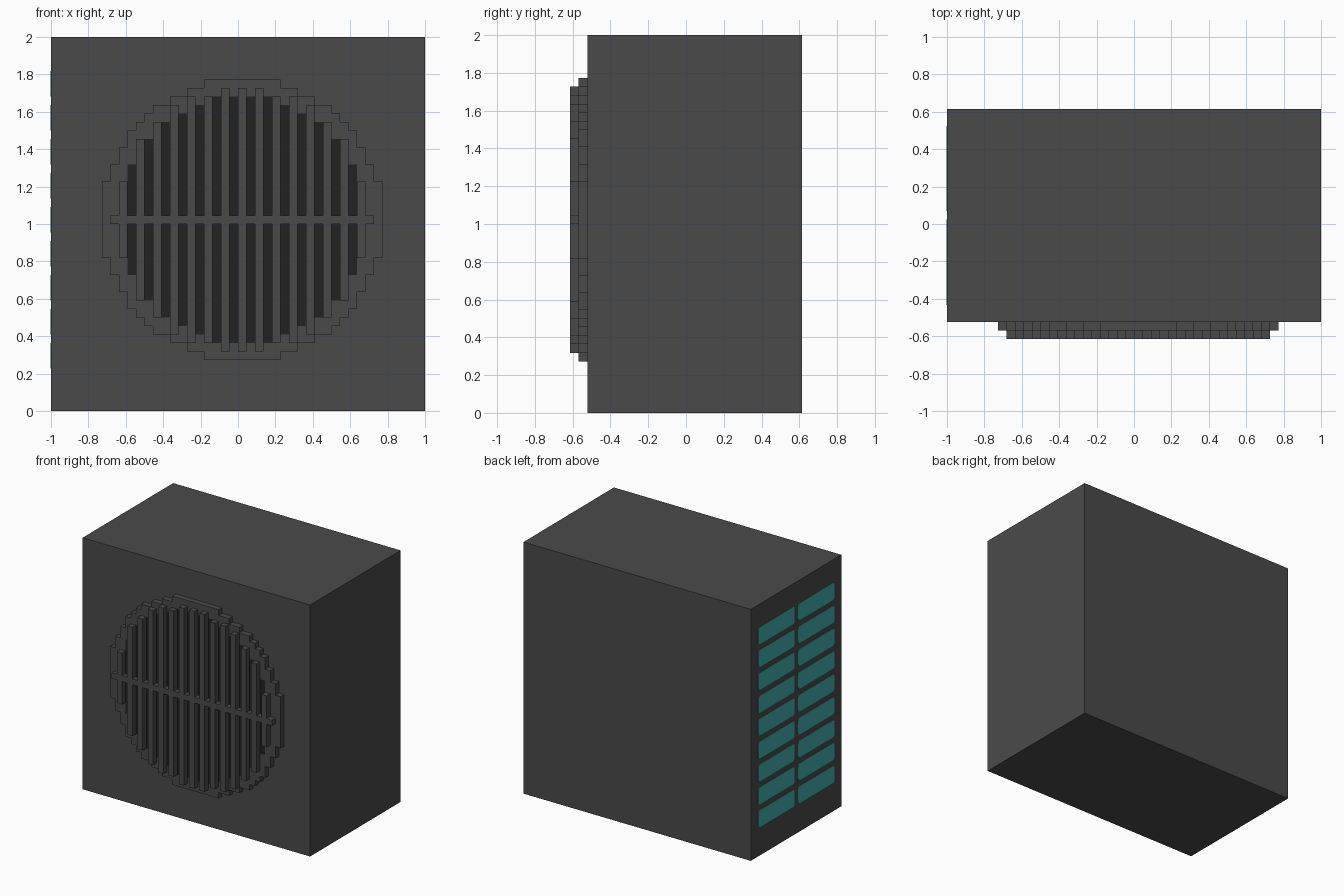
import bpy, bmesh, math

U = 2 / 44                      # one block
FRONT = -13.5 * U               # foremost plane of the bars
CX, CZ = -1 + 22.5 * U, 22.5 * U  # centre of the grille

old = bpy.data.objects.get("Cube")
if old:
    bpy.data.objects.remove(old, do_unlink=True)


def material(name, rgb):
    m = bpy.data.materials.new(name)
    m.use_nodes = True
    m.diffuse_color = (*rgb, 1)
    bsdf = next(n for n in m.node_tree.nodes if n.type == 'BSDF_PRINCIPLED')
    bsdf.inputs["Base Color"].default_value = (*rgb, 1)
    return m


GREY = material("charcoal_grey", (0.0685, 0.0685, 0.0685))
DARK = material("near_black", (0.016, 0.016, 0.016))
TEAL = material("teal", (0.05, 0.434, 0.416))


def finish(name, bm, *mats):
    bmesh.ops.recalc_face_normals(bm, faces=bm.faces)
    me = bpy.data.meshes.new(name)
    bm.to_mesh(me)
    bm.free()
    for m in mats:
        me.materials.append(m)
    ob = bpy.data.objects.new(name, me)
    bpy.context.collection.objects.link(ob)
    return ob


def box(bm, lo, hi):
    verts = bmesh.ops.create_cube(bm, size=1)["verts"]
    for v in verts:
        v.co = [(a + b) / 2 + c * (b - a) for a, b, c in zip(lo, hi, v.co)]


def half(radius, d):
    """Half-width in blocks of a stepped disc at d blocks from its centre."""
    return math.isqrt(int(radius * radius - d * d))


# Cabinet
bm = bmesh.new()
box(bm, (-1, FRONT + 2 * U, 0), (1, 13.5 * U, 2))
finish("cabinet", bm, GREY)

# Stepped round speaker disc: grey rim, dark centre, one block thick
bm = bmesh.new()
grid = {}


def corner(i, k):
    if (i, k) not in grid:
        grid[i, k] = bm.verts.new((CX + (i - 0.5) * U, FRONT + U, CZ + (k - 0.5) * U))
    return grid[i, k]


for k in range(-16, 17):
    w = half(16.5, k)
    for i in range(-w, w + 1):
        f = bm.faces.new([corner(i, k), corner(i + 1, k), corner(i + 1, k + 1), corner(i, k + 1)])
        f.material_index = int(i * i + k * k < 14.5 ** 2)
rim = [e for e in bm.edges if e.is_boundary]
walls = bmesh.ops.extrude_edge_only(bm, edges=rim)["geom"]
bmesh.ops.translate(bm, vec=(0, U, 0), verts=[g for g in walls if isinstance(g, bmesh.types.BMVert)])
for g in walls:
    if isinstance(g, bmesh.types.BMFace):
        g.material_index = 0
bmesh.ops.dissolve_limit(bm, angle_limit=0.01, verts=bm.verts, edges=bm.edges, delimit={'MATERIAL'})
finish("speaker_disc", bm, GREY, DARK)

# Upright grille bars, each reaching one block onto the rim
bm = bmesh.new()
for i in range(-14, 15, 2):
    h = half(14.5, i) + 1.5
    box(bm, (CX + (i - 0.5) * U, FRONT, CZ - h * U), (CX + (i + 0.5) * U, FRONT + U, CZ + h * U))
finish("grille_bars", bm, GREY)

# Crossbar, in short pieces between the upright bars
bm = bmesh.new()
for i in range(-15, 16, 2):
    box(bm, (CX + (i - 0.5) * U, FRONT, CZ - U / 2), (CX + (i + 0.5) * U, FRONT + U, CZ + U / 2))
finish("grille_crossbar", bm, GREY)

# Vent panels on the right side: two columns of nine rounded plates
bm = bmesh.new()
R = 0.02
for y0 in (FRONT + 4 * U, FRONT + 15 * U):
    for row in range(9):
        z0 = (5 + 4 * row) * U
        ring = []
        for q, (cy, cz) in enumerate([(y0 + 10 * U - R, z0 + 3 * U - R), (y0 + R, z0 + 3 * U - R),
                                      (y0 + R, z0 + R), (y0 + 10 * U - R, z0 + R)]):
            for s in range(4):
                a = math.pi / 2 * (q + s / 3)
                ring.append(bm.verts.new((-1.003, cy + R * math.cos(a), cz + R * math.sin(a))))
        face = bm.faces.new(ring)
        out = bmesh.ops.extrude_face_region(bm, geom=[face])["geom"]
        bmesh.ops.translate(bm, vec=(0.003, 0, 0), verts=[g for g in out if isinstance(g, bmesh.types.BMVert)])
finish("side_vents", bm, TEAL)
